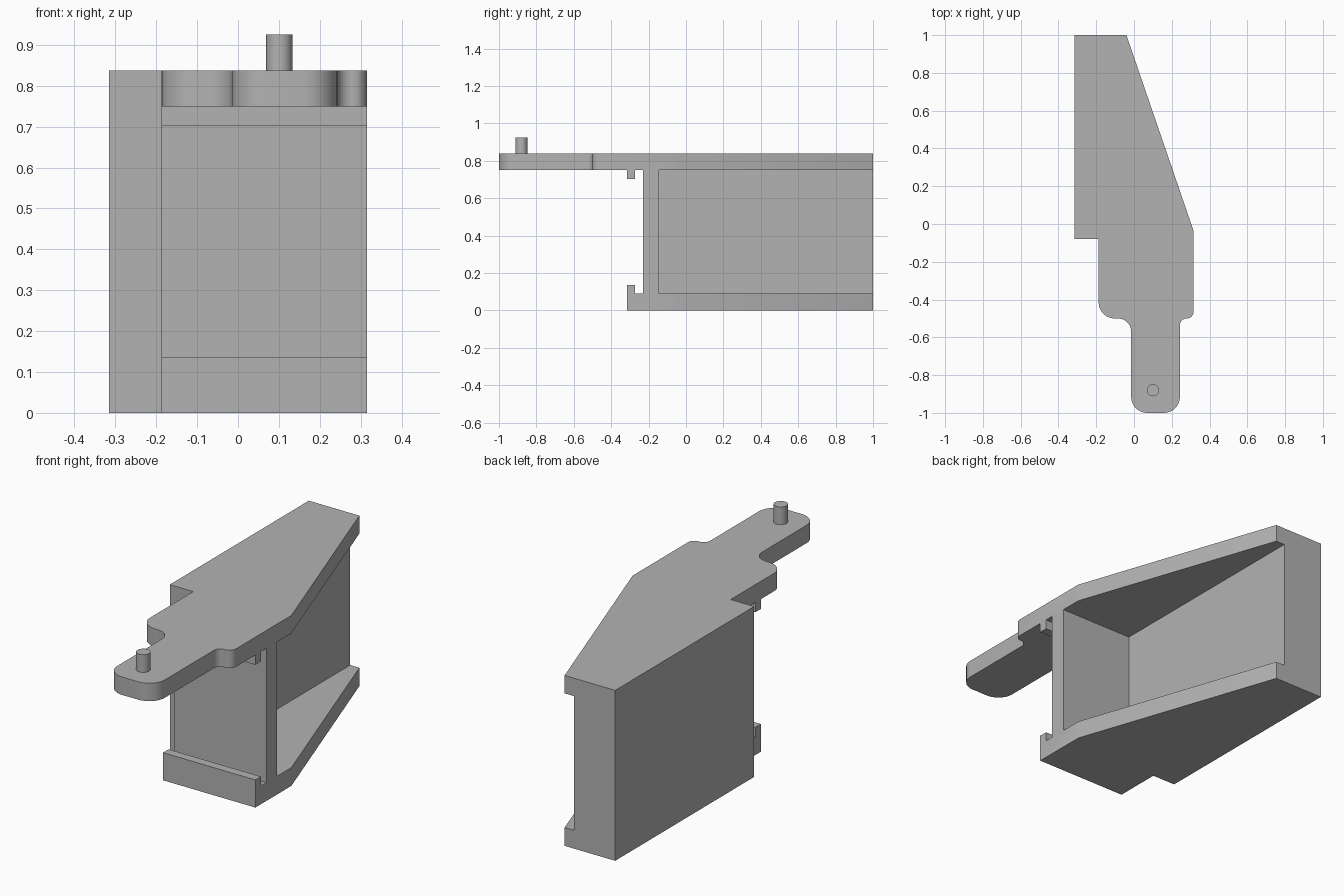
import bpy, bmesh, math
from mathutils import Vector

cube = bpy.data.objects.get("Cube")
if cube:
    bpy.data.objects.remove(cube, do_unlink=True)

grey = bpy.data.materials.new("plain grey")
grey.use_nodes = True
grey.diffuse_color = (0.45, 0.45, 0.45, 1)
grey.node_tree.nodes["Principled BSDF"].inputs["Base Color"].default_value = grey.diffuse_color

# Main levels and shared outline positions
HEIGHT, PLATE_TOP_UNDER, PLATE_BOTTOM_OVER = 0.838, 0.75, 0.09
LEFT, STEP, RIGHT = -0.315, -0.187, 0.315
NOTCH_Y, SLANT_Y, LIP_Y = -0.08, -0.035, -0.315
WALL_FRONT, WALL_BACK, LIP_BACK = -0.23, -0.145, -0.272


def rounded(points, steps=10):
    """Outline from (x, y, radius) corners; works for inside and outside corners."""
    out = []
    for i, (x, y, r) in enumerate(points):
        p = Vector((x, y))
        if not r:
            out.append(p)
            continue
        a = (Vector(points[i - 1][:2]) - p).normalized()
        b = (Vector(points[(i + 1) % len(points)][:2]) - p).normalized()
        centre = p + (a + b) * r
        for k in range(steps + 1):
            t = k / steps * math.pi / 2
            out.append(centre - b * r * math.cos(t) - a * r * math.sin(t))
    return out


def prism(name, outline, z0, z1):
    """Vertical extrusion of a flat outline."""
    bm = bmesh.new()
    face = bm.faces.new([bm.verts.new((p[0], p[1], z0)) for p in outline])
    top = bmesh.ops.extrude_face_region(bm, geom=[face])["geom"]
    bmesh.ops.translate(bm, vec=(0, 0, z1 - z0),
                        verts=[v for v in top if isinstance(v, bmesh.types.BMVert)])
    bmesh.ops.recalc_face_normals(bm, faces=bm.faces)
    mesh = bpy.data.meshes.new(name)
    bm.to_mesh(mesh)
    bm.free()
    mesh.materials.append(grey)
    obj = bpy.data.objects.new(name, mesh)
    bpy.context.collection.objects.link(obj)
    return obj


def activate(obj):
    bpy.ops.object.select_all(action="DESELECT")
    obj.select_set(True)
    bpy.context.view_layer.objects.active = obj


def lip(name, z0, z1):
    return prism(name, [(STEP, LIP_Y), (RIGHT, LIP_Y), (RIGHT, LIP_BACK), (STEP, LIP_BACK)], z0, z1)


# Top plate with the rounded tongue
back_edge = [(LEFT, NOTCH_Y, 0), (LEFT, 1, 0), (-0.04, 1, 0), (RIGHT, SLANT_Y, 0)]
tongue = [(RIGHT, -0.5, 0.035), (0.243, -0.5, 0.035), (0.243, -1, 0.085),
          (-0.015, -1, 0.085), (-0.015, -0.5, 0.07), (STEP, -0.5, 0.085), (STEP, NOTCH_Y, 0)]
body = prism("bracket_body", rounded(back_edge + tongue), PLATE_TOP_UNDER, HEIGHT)

# Bottom plate, side block with front wall, and the two slot lips
bottom = back_edge + [(RIGHT, LIP_Y, 0), (STEP, LIP_Y, 0), (STEP, NOTCH_Y, 0)]
walls = [(LEFT, NOTCH_Y), (LEFT, 1), (-0.09, 1), (-0.09, WALL_BACK), (RIGHT, WALL_BACK),
         (RIGHT, WALL_FRONT), (STEP, WALL_FRONT), (STEP, NOTCH_Y)]
parts = [
    prism("walls", walls, PLATE_BOTTOM_OVER, PLATE_TOP_UNDER),
    prism("bottom_plate", rounded(bottom), 0, PLATE_BOTTOM_OVER),
    lip("upper_lip", 0.702, PLATE_TOP_UNDER),
    lip("lower_lip", PLATE_BOTTOM_OVER, 0.136),
]

# Fuse the parts into one solid
for part in parts:
    activate(body)
    mod = body.modifiers.new("join", "BOOLEAN")
    mod.operation, mod.solver, mod.object = "UNION", "EXACT", part
    bpy.ops.object.modifier_apply(modifier=mod.name)
    bpy.data.objects.remove(part, do_unlink=True)

# Merge coplanar faces
bm = bmesh.new()
bm.from_mesh(body.data)
bmesh.ops.remove_doubles(bm, verts=bm.verts, dist=0.0001)
bmesh.ops.dissolve_limit(bm, angle_limit=math.radians(1), verts=bm.verts, edges=bm.edges)
bm.to_mesh(body.data)
bm.free()

# Locating pin on the tongue
bpy.ops.mesh.primitive_cylinder_add(vertices=40, radius=0.032, depth=0.097,
                                    location=(0.101, -0.88, 0.8765))
pin = bpy.context.object
pin.name = "locating_pin"
pin.data.materials.append(grey)

for obj in (body, pin):
    activate(obj)
    bpy.ops.object.shade_smooth_by_angle(angle=math.radians(30))
